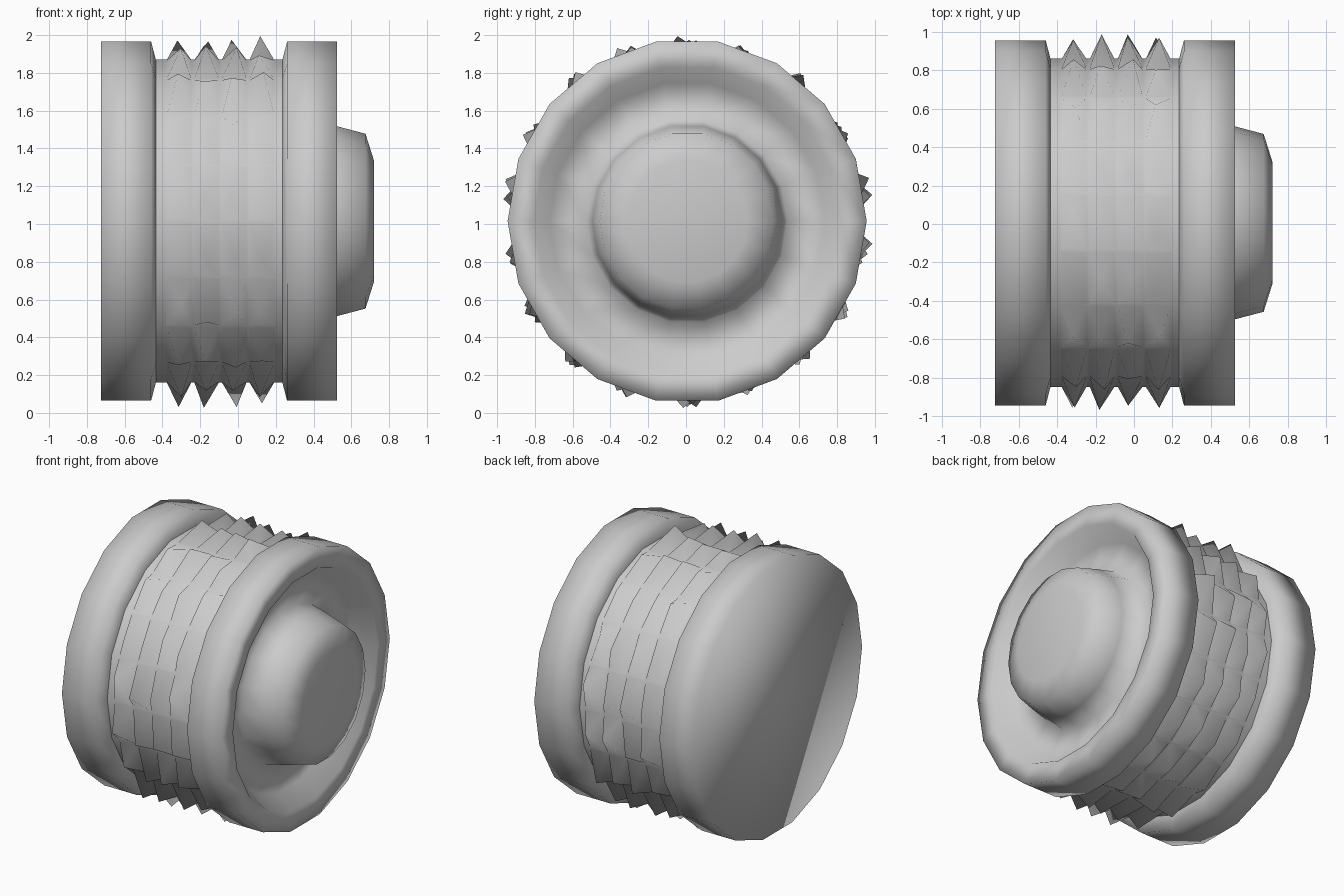
import bpy, bmesh, math, random
from mathutils import Vector

random.seed(4)
SIDES = 18
CENTRE_Y, CENTRE_Z = 0.006, 1.015

cube = bpy.data.objects.get("Cube")
if cube:
    bpy.data.objects.remove(cube)

grey = bpy.data.materials.new("plain grey")
grey.use_nodes = True
grey.diffuse_color = (0.6, 0.6, 0.6, 1)
grey.node_tree.nodes["Principled BSDF"].inputs["Base Color"].default_value = (0.6, 0.6, 0.6, 1)


def lathe(profile, cap_start=False, cap_end=False):
    """Sweep (x, radius) points round the x axis."""
    bm = bmesh.new()
    rings = []
    for x, r in profile:
        angles = [2 * math.pi * i / SIDES for i in range(SIDES)]
        rings.append([bm.verts.new((x, 0.985 * r * math.cos(a), r * math.sin(a))) for a in angles])
    bands = []
    for a, b in zip(rings, rings[1:]):
        bands.append([bm.faces.new((a[i], a[(i + 1) % SIDES], b[(i + 1) % SIDES], b[i]))
                      for i in range(SIDES)])
    if cap_start:
        bm.faces.new(rings[0])
    if cap_end:
        bm.faces.new(rings[-1])
    return bm, bands


def finish(name, bm):
    bmesh.ops.recalc_face_normals(bm, faces=bm.faces)
    for f in bm.faces:
        f.smooth = True
    mesh = bpy.data.meshes.new(name)
    bm.to_mesh(mesh)
    bm.free()
    mesh.materials.append(grey)
    obj = bpy.data.objects.new(name, mesh)
    obj.location = (0, CENTRE_Y, CENTRE_Z)
    bpy.context.collection.objects.link(obj)
    return obj


# Closed outer disc with a plain flat face
bm, _ = lathe([(-0.725, 0.965), (-0.46, 0.965), (-0.435, 0.868)], cap_start=True)
finish("plain_disc", bm)

# Rimmed disc with a recessed dish and raised hub
bm, _ = lathe([(0.235, 0.868), (0.26, 0.965), (0.525, 0.965), (0.525, 0.825),
               (0.39, 0.74), (0.39, 0.54), (0.525, 0.51), (0.675, 0.47), (0.72, 0.325)],
              cap_end=True)
finish("rimmed_disc_and_hub", bm)

# Tread band: four rows of cells, each raised into a slightly uneven spike
ROWS, START, PITCH = 4, -0.385, 0.146
xs = [-0.435] + [START + PITCH * i for i in range(ROWS + 1)] + [0.235]
bm, bands = lathe([(x, 0.868) for x in xs])
bmesh.ops.recalc_face_normals(bm, faces=bm.faces)
cells = [f for band in bands[1:-1] for f in band]
bmesh.ops.inset_individual(bm, faces=cells, thickness=0.012)
tips = bmesh.ops.poke(bm, faces=cells)["verts"]
for v in tips:
    out = Vector((0, v.co.y, v.co.z)).normalized()
    around = Vector((0, -out.z, out.y))
    tip = out * random.uniform(0.95, 0.99) + around * random.uniform(-0.06, 0.06)
    v.co = Vector((v.co.x + random.uniform(-0.015, 0.015), tip.y, tip.z))
finish("spiked_tread", bm)
